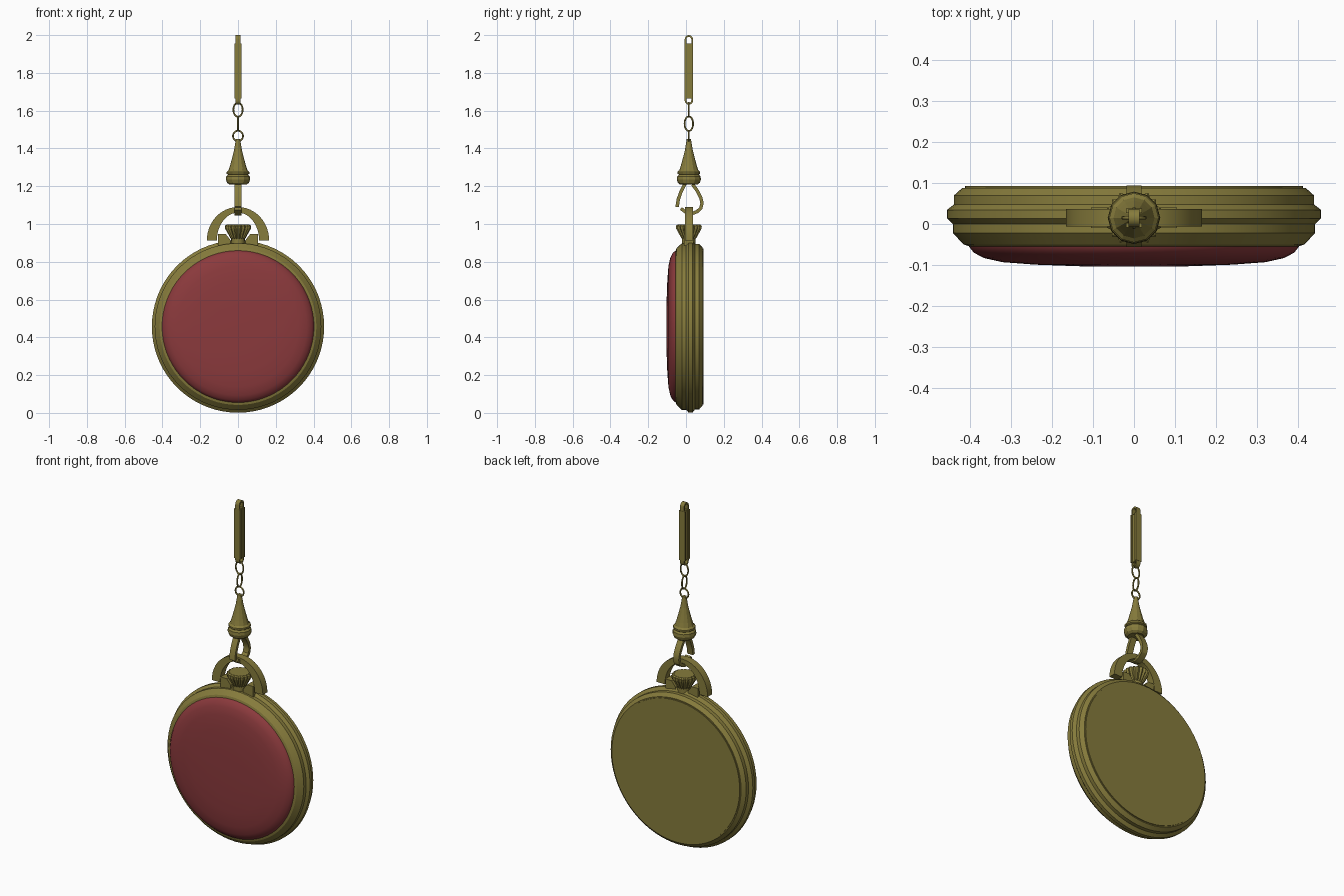
import bpy, math
from mathutils import Vector

if "Cube" in bpy.data.objects:
    bpy.data.objects.remove(bpy.data.objects["Cube"], do_unlink=True)


def material(name, rgb):
    m = bpy.data.materials.new(name)
    m.use_nodes = True
    m.diffuse_color = (*rgb, 1)
    bsdf = next(n for n in m.node_tree.nodes if n.type == "BSDF_PRINCIPLED")
    bsdf.inputs["Base Color"].default_value = (*rgb, 1)
    return m


BRASS = material("aged brass", (0.24, 0.20, 0.045))
RED = material("dark red", (0.26, 0.042, 0.046))
MID = 0.015     # depth of the hanging parts
CENTRE = 0.457  # height of the case centre


def build(name, verts, faces, mat=BRASS, smooth=30):
    mesh = bpy.data.meshes.new(name)
    mesh.from_pydata(verts, [], faces)
    mesh.materials.append(mat)
    ob = bpy.data.objects.new(name, mesh)
    bpy.context.collection.objects.link(ob)
    bpy.ops.object.select_all(action="DESELECT")
    ob.select_set(True)
    bpy.context.view_layer.objects.active = ob
    bpy.ops.object.mode_set(mode="EDIT")
    bpy.ops.mesh.select_all(action="SELECT")
    bpy.ops.mesh.normals_make_consistent(inside=False)
    bpy.ops.object.mode_set(mode="OBJECT")
    if smooth:
        bpy.ops.object.shade_smooth_by_angle(angle=math.radians(smooth))
    return ob


def lathe(name, profile, axis, n, mat=BRASS, smooth=30, flute=0):
    """Spin (radius, position) pairs about y through the case or about z."""
    verts, faces = [], []
    for r, h in profile:
        for i in range(n):
            a = math.tau * i / n
            k = r * (1 - flute * (i % 2))
            c, s = k * math.cos(a), k * math.sin(a)
            verts.append((c, h, CENTRE + s) if axis == "Y" else (c, MID + s, h))
    for j in range(len(profile) - 1):
        for i in range(n):
            k = (i + 1) % n
            faces.append((j * n + i, j * n + k, (j + 1) * n + k, (j + 1) * n + i))
    last = (len(profile) - 1) * n
    faces += [tuple(range(n)), tuple(range(last, last + n))]
    return build(name, verts, faces, mat, smooth)


def band(name, outer, inner, place, half, closed=False):
    """Solid strip between two outlines, extruded by +-half."""
    verts, faces, n = [], [], len(outer)
    for o, i in zip(outer, inner):
        verts += [place(*o, -half), place(*o, half), place(*i, half), place(*i, -half)]
    for s in range(n if closed else n - 1):
        a, b = 4 * s, 4 * ((s + 1) % n)
        faces += [(a + k, a + (k + 1) % 4, b + (k + 1) % 4, b + k) for k in range(4)]
    if not closed:
        faces += [(0, 1, 2, 3), tuple(range(4 * n - 4, 4 * n))]
    return build(name, verts, faces)


def offset(path, d):
    out = []
    for i, p in enumerate(path):
        t = Vector(path[min(i + 1, len(path) - 1)]) - Vector(path[max(i - 1, 0)])
        t.normalize()
        out.append((p[0] - t.y * d, p[1] + t.x * d))
    return out


def arc(a, b, z, start=0, end=180, n=24):
    angles = [math.radians(start + (end - start) * i / n) for i in range(n + 1)]
    return [(a * math.cos(t), z + b * math.sin(t)) for t in angles]


def facing_front(u, v, d):
    return (u, MID + d, v)


def facing_side(u, v, d):
    return (d, MID + u, v)


def box(name, size, loc):
    verts = [tuple(loc[k] + size[k] * s[k] / 2 for k in range(3))
             for s in [(x, y, z) for x in (-1, 1) for y in (-1, 1) for z in (-1, 1)]]
    faces = [(0, 1, 3, 2), (4, 5, 7, 6), (0, 1, 5, 4), (2, 3, 7, 6), (0, 2, 6, 4), (1, 3, 7, 5)]
    return build(name, verts, faces, smooth=0)


# Case with stepped rim, and the domed front cover
lathe("case", [(0.40, -0.055), (0.415, -0.05), (0.441, -0.022), (0.441, 0), (0.456, 0.014),
               (0.456, 0.034), (0.438, 0.048), (0.438, 0.07), (0.418, 0.088),
               (0.412, 0.088), (0.412, 0.093)], "Y", 72, smooth=20)
lathe("front_cover", [(0.404, -0.045), (0.402, -0.055), (0.39, -0.07), (0.365, -0.083),
                      (0.32, -0.093), (0.24, -0.099), (0.13, -0.103)], "Y", 72, RED, 50)

# Winding stem and fluted crown
lathe("stem", [(0.036, 0.89), (0.036, 0.95)], "Z", 16)
lathe("crown", [(0.03, 0.915), (0.04, 0.925), (0.068, 0.975), (0.07, 0.99), (0.06, 0.997)],
      "Z", 36, smooth=0, flute=0.13)

# Shoulders beside the stem, and the bow that tapers toward its top
for side, sign in (("left", 1), ("right", -1)):
    band(side + "_shoulder", [(sign * 0.04, 0.915), (sign * 0.065, 0.947), (sign * 0.105, 0.947)],
         [(sign * 0.04, 0.89), (sign * 0.065, 0.89), (sign * 0.105, 0.885)], facing_front, 0.025)
band("bow", arc(0.165, 0.178, 0.912), arc(0.112, 0.148, 0.912), facing_front, 0.021)

# Clasp hook and its gate
hook = [(0.02, 1.21), (0.045, 1.175), (0.063, 1.14), (0.07, 1.11), (0.063, 1.083),
        (0.043, 1.065), (0.015, 1.055), (-0.015, 1.062), (-0.042, 1.082)]
gate = [(-0.02, 1.215), (-0.042, 1.17), (-0.056, 1.13), (-0.062, 1.09)]
for name, path in (("clasp_hook", hook), ("clasp_gate", gate)):
    band(name, offset(path, 0.009), offset(path, -0.009), facing_side, 0.018)

# Bell-shaped swivel
lathe("swivel_base", [(0.045, 1.208), (0.058, 1.218), (0.064, 1.235), (0.062, 1.252), (0.05, 1.264)],
      "Z", 12, smooth=0)
lathe("swivel_bell", [(0.05, 1.26), (0.06, 1.266), (0.06, 1.276), (0.05, 1.285), (0.042, 1.31),
                      (0.031, 1.35), (0.021, 1.39), (0.015, 1.425), (0.011, 1.45)], "Z", 12, smooth=0)

# Chain links, turned alternately
for i, (z, half_w, half_h, place) in enumerate([(1.466, 0.031, 0.032, facing_front),
                                                (1.531, 0.027, 0.043, facing_side),
                                                (1.605, 0.029, 0.042, facing_front)]):
    t = 0.009
    ring = bpy.data.curves.new("chain_link", "CURVE")
    ring.dimensions = "3D"
    ring.bevel_depth = t / 2
    ring.bevel_resolution = 2
    points = arc(half_w - t / 2, half_h - t / 2, z, 0, 360, 28)[:-1]
    spline = ring.splines.new("POLY")
    spline.points.add(len(points) - 1)
    for p, (u, v) in zip(spline.points, points):
        p.co = (*place(u, v, 0), 1)
    spline.use_cyclic_u = True
    ob = bpy.data.objects.new("chain_link_%d" % (i + 1), ring)
    ob.data.materials.append(BRASS)
    bpy.context.collection.objects.link(ob)


# Long end loop with a bar filling its middle
def stadium(r):
    return arc(r, r, 1.978, 0, 180, 10) + arc(r, r, 1.654, 180, 360, 10)


band("end_loop", stadium(0.022), stadium(0.013), facing_side, 0.013, True)
box("end_bar", (0.024, 0.03, 0.29), (0, MID, 1.81))
for sign, side in ((1, "back"), (-1, "front")):
    box(side + "_end_rail", (0.038, 0.011, 0.29), (0, MID + sign * 0.0175, 1.81))
